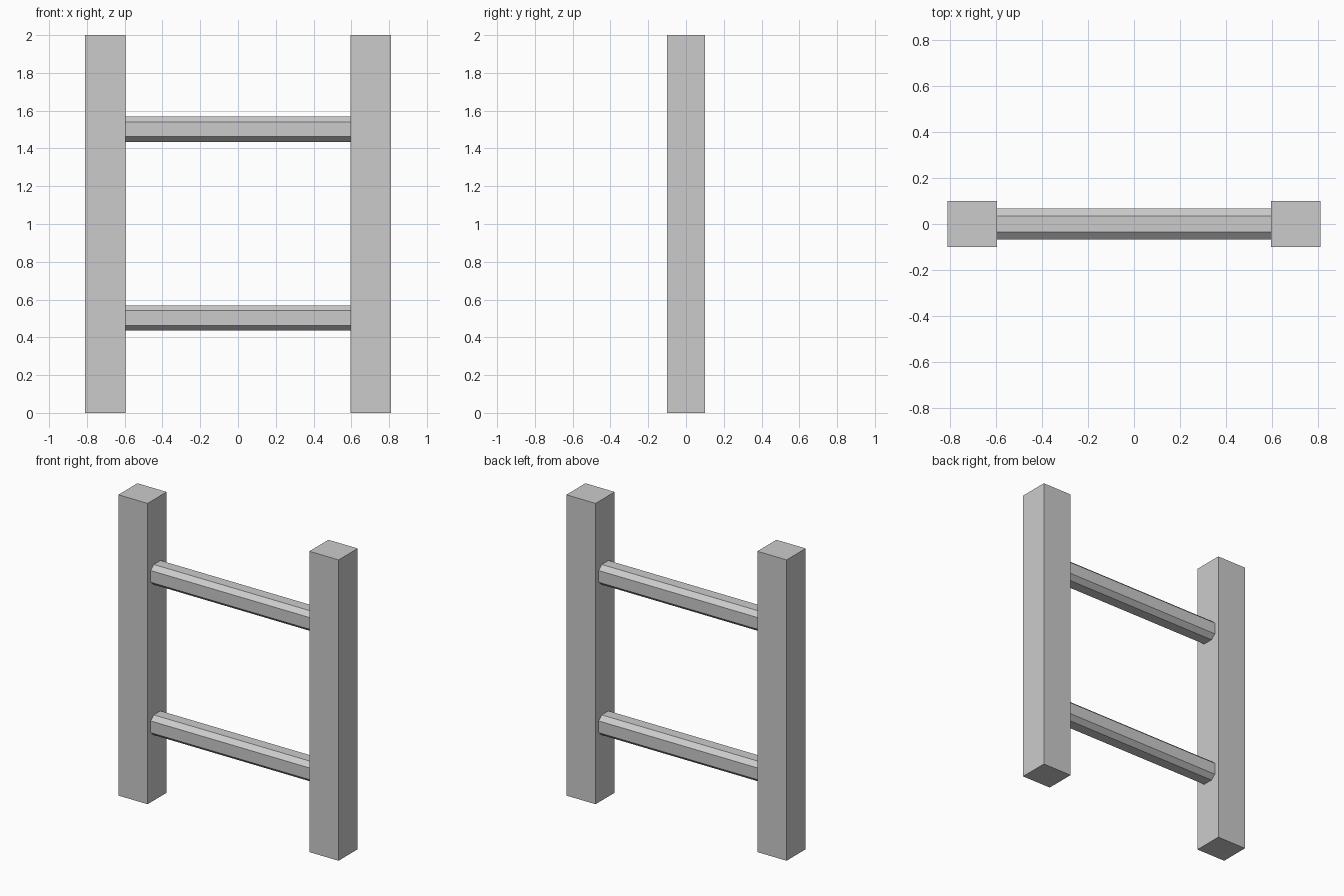
import bpy, bmesh
from mathutils import Vector

if "Cube" in bpy.data.objects:
    bpy.data.objects.remove(bpy.data.objects["Cube"])

POST_X0, POST_X1, POST_Y = 0.595, 0.81, 0.10


def prism(name, profile, axis_vec):
    """Extrude a closed planar profile along a vector into a solid object."""
    bm = bmesh.new()
    face = bm.faces.new([bm.verts.new(p) for p in profile])
    ext = bmesh.ops.extrude_face_region(bm, geom=[face], use_keep_orig=True)
    verts = [g for g in ext["geom"] if isinstance(g, bmesh.types.BMVert)]
    bmesh.ops.translate(bm, verts=verts, vec=Vector(axis_vec))
    bmesh.ops.recalc_face_normals(bm, faces=bm.faces)
    mesh = bpy.data.meshes.new(name)
    bm.to_mesh(mesh)
    bm.free()
    obj = bpy.data.objects.new(name, mesh)
    bpy.context.collection.objects.link(obj)
    return obj


# Square upright posts
for side, s in (("left", -1), ("right", 1)):
    a, b = s * POST_X0, s * POST_X1
    prism(f"{side}_post",
          [(a, -POST_Y, 0), (b, -POST_Y, 0), (b, POST_Y, 0), (a, POST_Y, 0)],
          (0, 0, 2))

# Eight-sided rungs between the posts
half, flat_y, flat_z = 0.067, 0.035, 0.039
quarter = [(half, flat_z), (flat_y, half)]
section = (quarter + [(-y, z) for y, z in reversed(quarter)]
           + [(-y, -z) for y, z in quarter]
           + [(y, -z) for y, z in reversed(quarter)])
for name, height in (("lower_rung", 0.502), ("upper_rung", 1.502)):
    prism(name, [(-POST_X0, y, height + z) for y, z in section],
          (2 * POST_X0, 0, 0))
